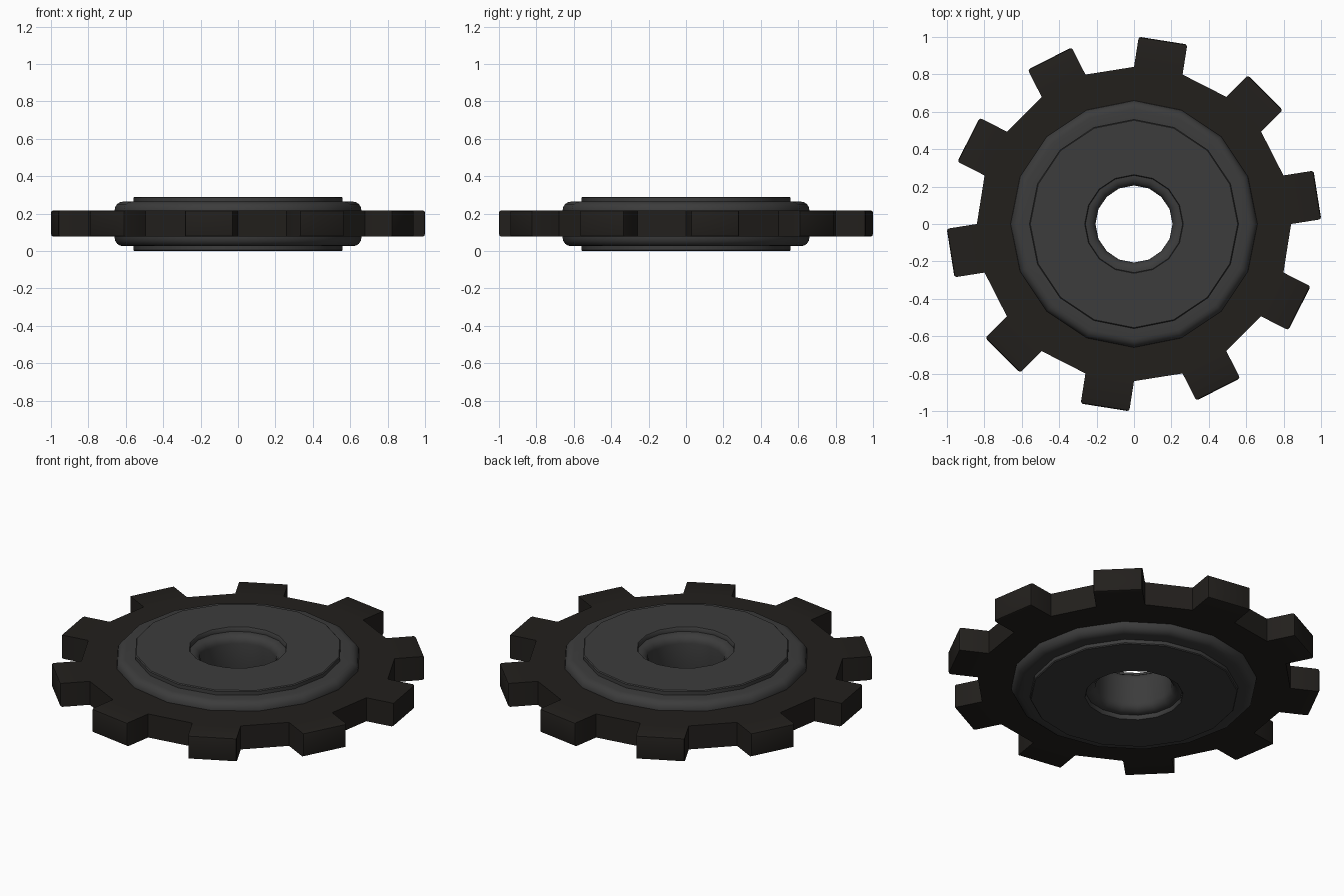
import bpy, bmesh, math
from mathutils import Vector

if "Cube" in bpy.data.objects:
    bpy.data.objects.remove(bpy.data.objects["Cube"])


def material(name, rgb):
    m = bpy.data.materials.new(name)
    m.diffuse_color = (*rgb, 1)
    m.use_nodes = True
    m.node_tree.nodes["Principled BSDF"].inputs["Base Color"].default_value = m.diffuse_color
    return m


def finish(bm, name, mat, angle):
    bmesh.ops.recalc_face_normals(bm, faces=bm.faces)
    me = bpy.data.meshes.new(name)
    bm.to_mesh(me)
    bm.free()
    ob = bpy.data.objects.new(name, me)
    bpy.context.collection.objects.link(ob)
    me.materials.append(mat)
    bpy.ops.object.select_all(action='DESELECT')
    ob.select_set(True)
    bpy.context.view_layer.objects.active = ob
    bpy.ops.object.shade_smooth_by_angle(angle=math.radians(angle))
    return ob


def polar(r, deg, z=0):
    a = math.radians(deg)
    return Vector((r * math.cos(a), r * math.sin(a), z))


MID = 0.146

# Toothed ring: 20-sided band with every other side pushed out as a tooth
Z0, Z1 = 0.078, 0.217
bm = bmesh.new()
tips = []
for i in range(20):
    a, b = 18 * i, 18 * (i + 1)
    bm.faces.new([bm.verts.new(p) for p in (
        polar(0.64, a, Z0), polar(0.84, a, Z0), polar(0.84, b, Z0), polar(0.64, b, Z0))])
    if i % 2 == 0:
        push = polar(0.163, a + 9)
        bm.faces.new([bm.verts.new(p) for p in (
            polar(0.84, a, Z0), polar(0.84, a, Z0) + push,
            polar(0.84, b, Z0) + push, polar(0.84, b, Z0))])
bmesh.ops.remove_doubles(bm, verts=bm.verts, dist=0.001)
ext = bmesh.ops.extrude_face_region(bm, geom=bm.faces[:], use_keep_orig=True)
bmesh.ops.translate(bm, vec=(0, 0, Z1 - Z0),
                    verts=[v for v in ext['geom'] if isinstance(v, bmesh.types.BMVert)])
# Softened tooth tips
tips = [e for e in bm.edges if all(v.co.xy.length > 0.95 for v in e.verts)]
bmesh.ops.bevel(bm, geom=tips, offset=0.012, segments=2, profile=0.5, affect='EDGES')
finish(bm, "toothed_ring", material("dark_rubber", (0.016, 0.014, 0.012)), 35)

# Hub: half profile of the lathe from bore to rim, mirrored about mid-height
R = 0.046
def fillet(cx, cz, start, end, n=4):
    return [(cx + R * math.cos(math.radians(start + (end - start) * k / n)),
             cz + R * math.sin(math.radians(start + (end - start) * k / n)))
            for k in range(n + 1)]

HUB = 0.265
half = fillet(0.206 + R, HUB - R, 180, 100) + [
    (0.26, HUB), (0.26, 0.286), (0.264, 0.291),
    (0.554, 0.291), (0.559, 0.286), (0.559, HUB)]
half += fillet(0.66 - R, HUB - R, 90, 0)
profile = half + [(r, 2 * MID - z) for r, z in reversed(half)]

bm = bmesh.new()
SIDES = 16
rings = [[bm.verts.new(polar(r, 360 * s / SIDES, z - 0.0005)) for r, z in profile]
         for s in range(SIDES)]
n = len(profile)
for s in range(SIDES):
    p, q = rings[s], rings[(s + 1) % SIDES]
    for j in range(n):
        k = (j + 1) % n
        bm.faces.new((p[j], q[j], q[k], p[k]))
lo = min(v.co.z for v in bm.verts)
bmesh.ops.translate(bm, vec=(0, 0, -lo), verts=bm.verts)
finish(bm, "hub", material("dark_grey_metal", (0.045, 0.045, 0.045)), 40)
